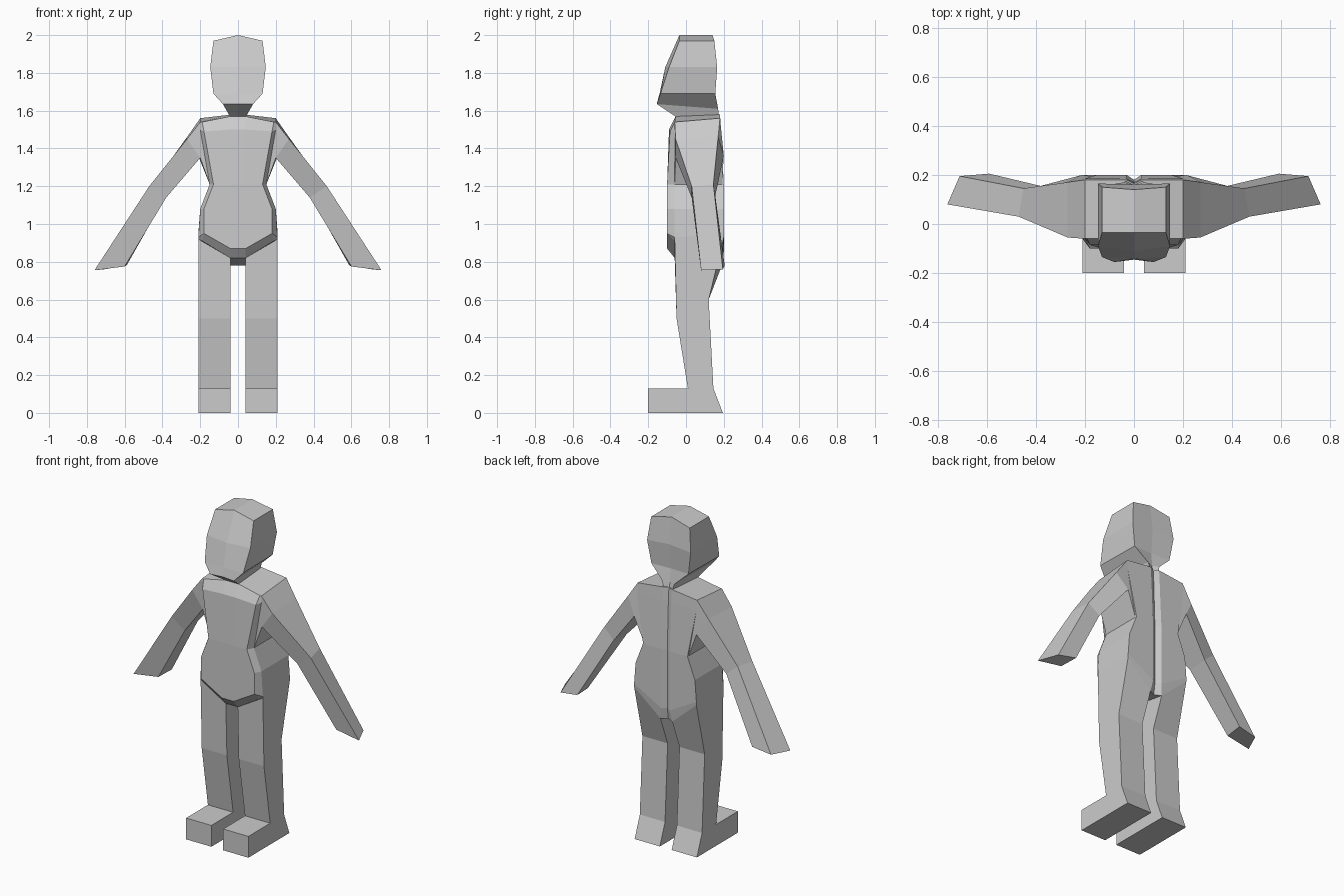
import bpy, bmesh

cube = bpy.data.objects.get("Cube")
if cube:
    bpy.data.objects.remove(cube, do_unlink=True)

grey = bpy.data.materials.new("plain_grey")
grey.use_nodes = True
colour = (0.6, 0.6, 0.6, 1)
grey.diffuse_color = colour
grey.node_tree.nodes["Principled BSDF"].inputs["Base Color"].default_value = colour


def loft(name, rings, closed, caps=(), split=False):
    """Skin a list of point rings, add cap faces, and mirror across x.

    caps holds (ring index, point indices) pairs; split keeps two separate limbs."""
    bm = bmesh.new()
    rows = [[bm.verts.new(p) for p in ring] for ring in rings]
    n = len(rows[0])
    for a, b in zip(rows, rows[1:]):
        for i in range(n if closed else n - 1):
            j = (i + 1) % n
            bm.faces.new((a[i], a[j], b[j], b[i]))
    for r, idx in caps:
        bm.faces.new([rows[r][i] for i in idx])
    bmesh.ops.recalc_face_normals(bm, faces=bm.faces)
    mesh = bpy.data.meshes.new(name)
    bm.to_mesh(mesh)
    bm.free()
    mesh.materials.append(grey)
    obj = bpy.data.objects.new(name, mesh)
    bpy.context.collection.objects.link(obj)
    mirror = obj.modifiers.new("Mirror", 'MIRROR')
    mirror.use_mirror_merge = not split
    mirror.merge_threshold = 0.001
    return obj


# Head and neck: half rings from face centre to the back crease
loft("head", [
    [(0, -0.035, 2.0), (0.13, -0.035, 1.97), (0.13, 0.15, 1.97), (0, 0.14, 2.0)],
    [(0, -0.11, 1.83), (0.147, -0.09, 1.83), (0.147, 0.165, 1.83), (0, 0.16, 1.84)],
    [(0, -0.14, 1.69), (0.13, -0.135, 1.69), (0.125, 0.155, 1.69), (0, 0.15, 1.69)],
    [(0, -0.145, 1.635), (0.08, -0.155, 1.635), (0.04, 0.17, 1.61), (0, 0.155, 1.61)],
    [(0, -0.05, 1.565), (0.04, -0.05, 1.565), (0.03, 0.175, 1.57), (0, 0.16, 1.57)],
], False, caps=[(0, (0, 1, 2, 3)), (4, (0, 1, 2, 3))])

# Torso: half rings run from front panel centre, over its bevel, to the spine groove
loft("torso", [
    [(0, -0.055, 1.57), (0.04, -0.055, 1.57), (0.19, -0.06, 1.54), (0.2, -0.06, 1.54),
     (0.2, 0.18, 1.56), (0.03, 0.18, 1.58), (0, 0.165, 1.58)],
    [(0, -0.09, 1.5), (0.04, -0.09, 1.5), (0.18, -0.085, 1.49), (0.2, -0.06, 1.5),
     (0.2, 0.185, 1.5), (0.03, 0.185, 1.5), (0, 0.17, 1.5)],
    [(0, -0.1, 1.21), (0.04, -0.1, 1.21), (0.13, -0.1, 1.21), (0.15, -0.06, 1.21),
     (0.15, 0.2, 1.21), (0.03, 0.2, 1.21), (0, 0.18, 1.21)],
    [(0, -0.1, 1.08), (0.04, -0.1, 1.08), (0.18, -0.1, 1.08), (0.2, -0.06, 1.08),
     (0.2, 0.2, 1.08), (0.03, 0.2, 1.08), (0, 0.18, 1.08)],
    [(0, -0.1, 0.87), (0.04, -0.1, 0.87), (0.18, -0.1, 0.95), (0.21, -0.06, 0.93),
     (0.21, 0.2, 0.95), (0.03, 0.2, 0.85), (0, 0.18, 0.85)],
    [(0, -0.06, 0.82), (0.04, -0.06, 0.82), (0.19, -0.06, 0.91), (0.21, -0.06, 0.92),
     (0.21, 0.2, 0.93), (0.04, 0.19, 0.78), (0, 0.17, 0.78)],
], False, caps=[(0, (0, 1, 5, 6)), (0, (1, 2, 3, 4, 5)), (5, (0, 1, 5, 6))])

# Arms: shoulder root, armpit, elbow and hand rings
loft("arms", [
    [(0.2, -0.06, 1.54), (0.2, 0.18, 1.56), (0.15, 0.19, 1.21), (0.15, -0.06, 1.21)],
    [(0.27, -0.055, 1.45), (0.27, 0.17, 1.46), (0.21, 0.2, 1.36), (0.2, -0.055, 1.35)],
    [(0.47, 0.03, 1.2), (0.45, 0.145, 1.21), (0.38, 0.155, 1.15), (0.38, 0.03, 1.14)],
    [(0.76, 0.08, 0.755), (0.71, 0.195, 0.76), (0.59, 0.205, 0.78), (0.6, 0.09, 0.775)],
], True, caps=[(0, (0, 1, 2, 3)), (3, (0, 1, 2, 3))], split=True)

# Legs with feet: one side profile (y, z), its hip end raised on the outside
profile = [(-0.2, 0), (-0.2, 0.13), (0.01, 0.13), (-0.05, 0.5), (-0.06, 0.82),
           (0.19, 0.78), (0.12, 0.6), (0.145, 0.13), (0.195, 0)]
inner = [(0.04, y, z) for y, z in profile]
outer = [(0.21, y, z) for y, z in profile]
outer[4], outer[5] = (0.21, -0.06, 0.92), (0.21, 0.2, 0.93)
side = range(len(profile))
loft("legs", [inner, outer], True, caps=[(0, side), (1, side)], split=True)
